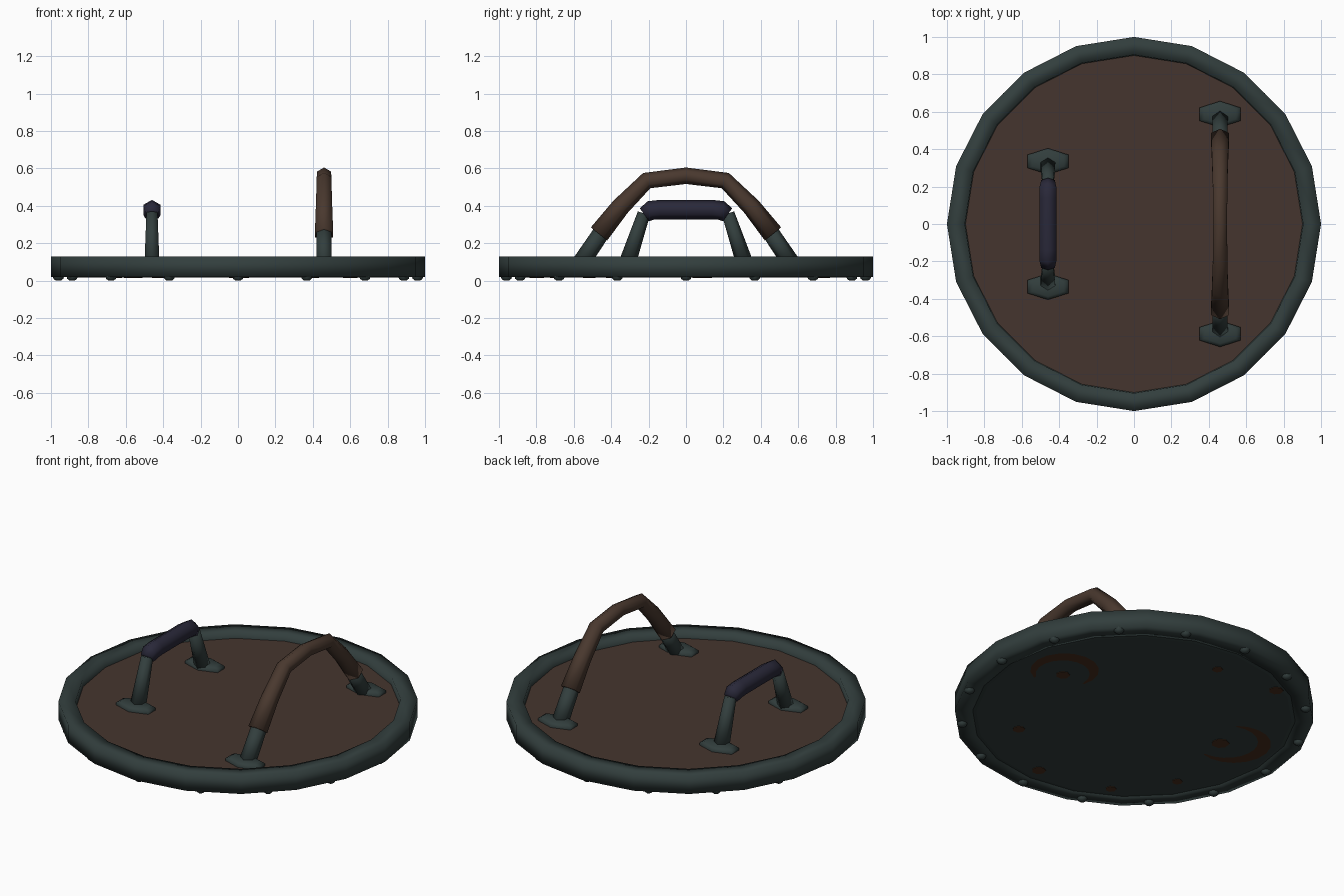
import bpy, bmesh, math
from mathutils import Vector

if "Cube" in bpy.data.objects:
    bpy.data.objects.remove(bpy.data.objects["Cube"])


def material(name, rgb):
    m = bpy.data.materials.new(name)
    lin = [((c / 255 + 0.055) / 1.055) ** 2.4 if c > 10 else c / 255 / 12.92 for c in rgb]
    m.diffuse_color = (*lin, 1)
    m.use_nodes = True
    m.node_tree.nodes["Principled BSDF"].inputs["Base Color"].default_value = m.diffuse_color
    return m


METAL = material("dark grey green metal", (50, 62, 61))
WOOD = material("brown backing", (69, 53, 46))
LEATHER = material("brown leather wrap", (73, 56, 46))
CLOTH = material("dark purple wrap", (41, 40, 57))
RUST = material("rust", (72, 46, 30))


def finish(name, bm, mat, smooth=True):
    bmesh.ops.recalc_face_normals(bm, faces=bm.faces)
    me = bpy.data.meshes.new(name)
    bm.to_mesh(me)
    bm.free()
    me.materials.append(mat)
    for p in me.polygons:
        p.use_smooth = smooth
    ob = bpy.data.objects.new(name, me)
    bpy.context.collection.objects.link(ob)
    return ob


def skin(bm, rings, closed=False):
    """Bridge successive rings of vertices with quads."""
    n = len(rings[0])
    pairs = list(zip(rings, rings[1:])) + ([(rings[-1], rings[0])] if closed else [])
    for a, b in pairs:
        for i in range(n):
            j = (i + 1) % n
            bm.faces.new((a[i], a[j], b[j], b[i]))


def lathe(name, profile, mat, closed, sides=20, smooth=True):
    bm = bmesh.new()
    rings = [[bm.verts.new((r * math.cos(math.tau * i / sides), r * math.sin(math.tau * i / sides), z))
              for i in range(sides)] for r, z in profile]
    skin(bm, rings, closed)
    if not closed:
        bm.faces.new(rings[0])
        bm.faces.new(rings[-1])
    return finish(name, bm, mat, smooth)


def tube(name, x, path, mat):
    """Six-sided tube along (y, z, radius) points, in the plane of constant x."""
    bm = bmesh.new()
    rings = []
    for i, (y, z, r) in enumerate(path):
        a, b = path[max(i - 1, 0)], path[min(i + 1, len(path) - 1)]
        t = Vector((0, b[0] - a[0], b[1] - a[1])).normalized()
        n = Vector((0, -t.z, t.y))
        ring = []
        for k in range(6):
            ang = math.tau * k / 6
            ring.append(bm.verts.new(Vector((x, y, z)) + n * r * math.cos(ang)
                                     + Vector((r * math.sin(ang), 0, 0))))
        rings.append(ring)
    skin(bm, rings)
    bm.faces.new(rings[0])
    bm.faces.new(rings[-1])
    return finish(name, bm, mat)


def mirrored(half):
    """Extend a half path (ending near y = 0) to the other side."""
    return half + [(-y, z, r) for y, z, r in reversed(half) if y != 0]


# rim ring, metal front face and brown inside face
lathe("rim", [(1.0, 0.02), (1.0, 0.13), (0.905, 0.13), (0.9, 0.08), (0.9, 0.02)], METAL, True)
lathe("front_plate", [(0.905, 0.06), (0.905, 0.022), (0.88, 0.018)], METAL, False, smooth=False)
lathe("inner_board", [(0.91, 0.06), (0.91, 0.09)], WOOD, False, smooth=False)

# rivets under the rim
bm = bmesh.new()
for i in range(16):
    a = math.tau * i / 16
    c = Vector((0.96 * math.cos(a), 0.96 * math.sin(a), 0))
    rings = [[bm.verts.new(c + Vector((r * math.cos(math.tau * k / 8), r * math.sin(math.tau * k / 8), z)))
              for k in range(8)] for r, z in ((0.03, 0.025), (0.027, 0.011), (0.014, 0.0))]
    skin(bm, rings)
    bm.faces.new(rings[-1])
finish("rim_rivets", bm, METAL)


# mounting plates
def foot(name, x, y):
    bm = bmesh.new()
    rings = []
    for s, z in ((1, 0.088), (1, 0.105), (0.75, 0.117)):
        rings.append([bm.verts.new((x + 0.127 * s * math.sin(math.tau * k / 6),
                                    y + 0.07 * s * math.cos(math.tau * k / 6), z)) for k in range(6)])
    skin(bm, rings)
    bm.faces.new(rings[-1])
    finish(name, bm, METAL)


for s in (-1, 1):
    foot("hand_grip_foot", -0.46, 0.335 * s)
    foot("arm_strap_foot", 0.46, 0.587 * s)
    # metal legs
    tube("hand_grip_leg", -0.46, [(s * 0.315, 0.09, 0.046), (s * 0.225, 0.36, 0.034)], METAL)
    tube("arm_strap_leg", 0.46, [(s * 0.565, 0.09, 0.048), (s * 0.44, 0.275, 0.045)], METAL)

# wrapped grips
tube("hand_grip", -0.46, mirrored([(-0.222, 0.352, 0.042), (-0.19, 0.375, 0.052), (-0.14, 0.38, 0.052)]), CLOTH)
tube("arm_strap", 0.46, mirrored([(-0.465, 0.25, 0.056), (-0.35, 0.395, 0.05), (-0.21, 0.535, 0.045),
                                  (0, 0.561, 0.044)]), LEATHER)


# rust patches on the front face, as very thin plates
def patch(outline_in, outline_out):
    bm = bmesh.new()
    for z in (0.015,):
        a = [bm.verts.new((x, y, z)) for x, y in outline_in]
        b = [bm.verts.new((x, y, z)) for x, y in outline_out]
        for i in range(len(a) - 1):
            bm.faces.new((a[i], b[i], b[i + 1], a[i + 1]))
    bmesh.ops.solidify(bm, geom=bm.faces[:], thickness=0.003)
    finish("rust_crescent", bm, RUST, False)


def crescent(cx, cy, rad, width, start, end, n=12):
    inner, outer = [], []
    for i in range(n + 1):
        t = i / n
        a = math.radians(start + (end - start) * t)
        w = width * (0.15 + 0.85 * math.sin(math.pi * t)) / 2
        for lst, r in ((inner, rad - w), (outer, rad + w)):
            lst.append((cx + r * math.cos(a), cy + r * math.sin(a)))
    patch(inner, outer)


crescent(0.62, 0.13, 0.17, 0.08, -60, 190)
crescent(-0.60, 0.12, 0.19, 0.08, 60, 280)

for x, y, r in ((0.60, 0.10, 0.04), (-0.56, 0.08, 0.05), (-0.02, 0.70, 0.03), (0.40, -0.52, 0.035),
                (-0.42, 0.73, 0.04), (0.02, -0.80, 0.04), (-0.42, -0.70, 0.03), (-0.65, -0.40, 0.03)):
    bm = bmesh.new()
    bmesh.ops.create_cone(bm, cap_ends=True, segments=7, radius1=r, radius2=r, depth=0.004)
    bmesh.ops.translate(bm, verts=bm.verts, vec=(x, y, 0.017))
    finish("rust_spot", bm, RUST, False)
